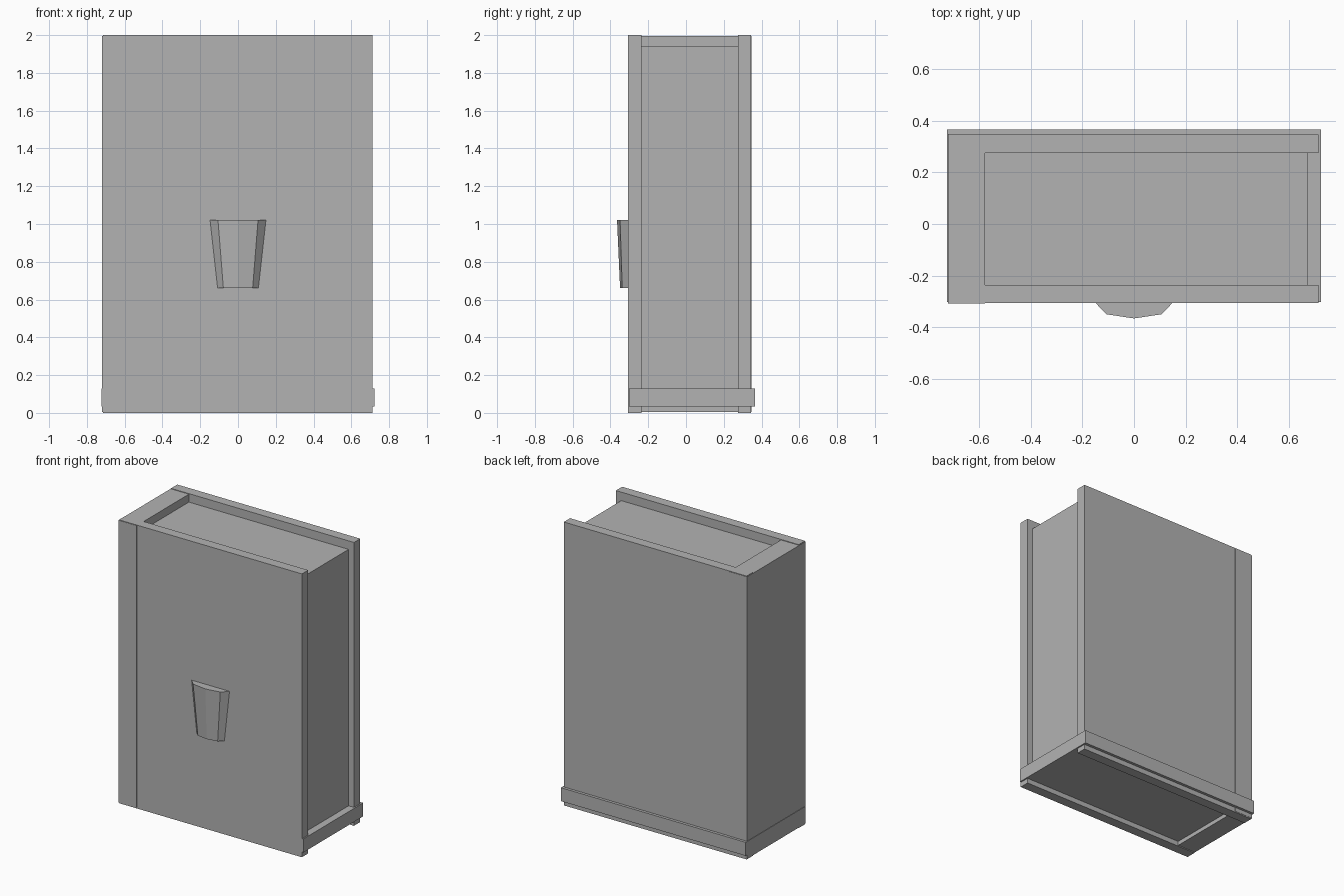
import bpy

cube = bpy.data.objects.get("Cube")
if cube:
    bpy.data.objects.remove(cube, do_unlink=True)

# One flat grey for everything
grey = bpy.data.materials.new("plain grey")
grey.use_nodes = True
colour = (0.45, 0.45, 0.45, 1)
grey.diffuse_color = colour
grey.node_tree.nodes["Principled BSDF"].inputs["Base Color"].default_value = colour


def add_mesh(name, verts, faces):
    mesh = bpy.data.meshes.new(name)
    mesh.from_pydata(verts, [], faces)
    mesh.materials.append(grey)
    obj = bpy.data.objects.new(name, mesh)
    bpy.context.collection.objects.link(obj)
    return obj


def loft(name, lower, upper):
    """Closed solid between two matching counter-clockwise outlines."""
    n = len(lower)
    sides = [(i, (i + 1) % n, n + (i + 1) % n, n + i) for i in range(n)]
    caps = [tuple(reversed(range(n))), tuple(range(n, 2 * n))]
    return add_mesh(name, lower + upper, sides + caps)


def box(name, x, y, z):
    outline = [(x[0], y[0]), (x[1], y[0]), (x[1], y[1]), (x[0], y[1])]
    return loft(name, [(*p, z[0]) for p in outline], [(*p, z[1]) for p in outline])


# Front and back boards
box("front_board", (-0.715, 0.713), (-0.306, -0.236), (0, 2))
box("back_board", (-0.715, 0.713), (0.275, 0.345), (0, 2))

# Closed side panel, wrapping just outside the boards
box("side_panel", (-0.719, -0.576), (-0.308, 0.347), (0.006, 1.996))

# Recessed inner block
box("inner_block", (-0.58, 0.671), (-0.24, 0.28), (0.06, 1.94))

# Base band around the sides and back
box("base_band", (-0.722, 0.722), (-0.302, 0.365), (0.035, 0.13))

# Tapered faceted handle on the front
FRONT = -0.306
profile = [(-0.148, 0), (-0.106, -0.043), (0, -0.059), (0.106, -0.043), (0.148, 0)]


def handle_ring(scale, z):
    ring = [(x * scale, FRONT + y * scale, z) for x, y in profile]
    back = [(s * 0.148 * scale, FRONT + 0.01, z) for s in (1, -1)]
    return ring + back


loft("handle", handle_ring(0.73, 0.66), handle_ring(1, 1.02))
